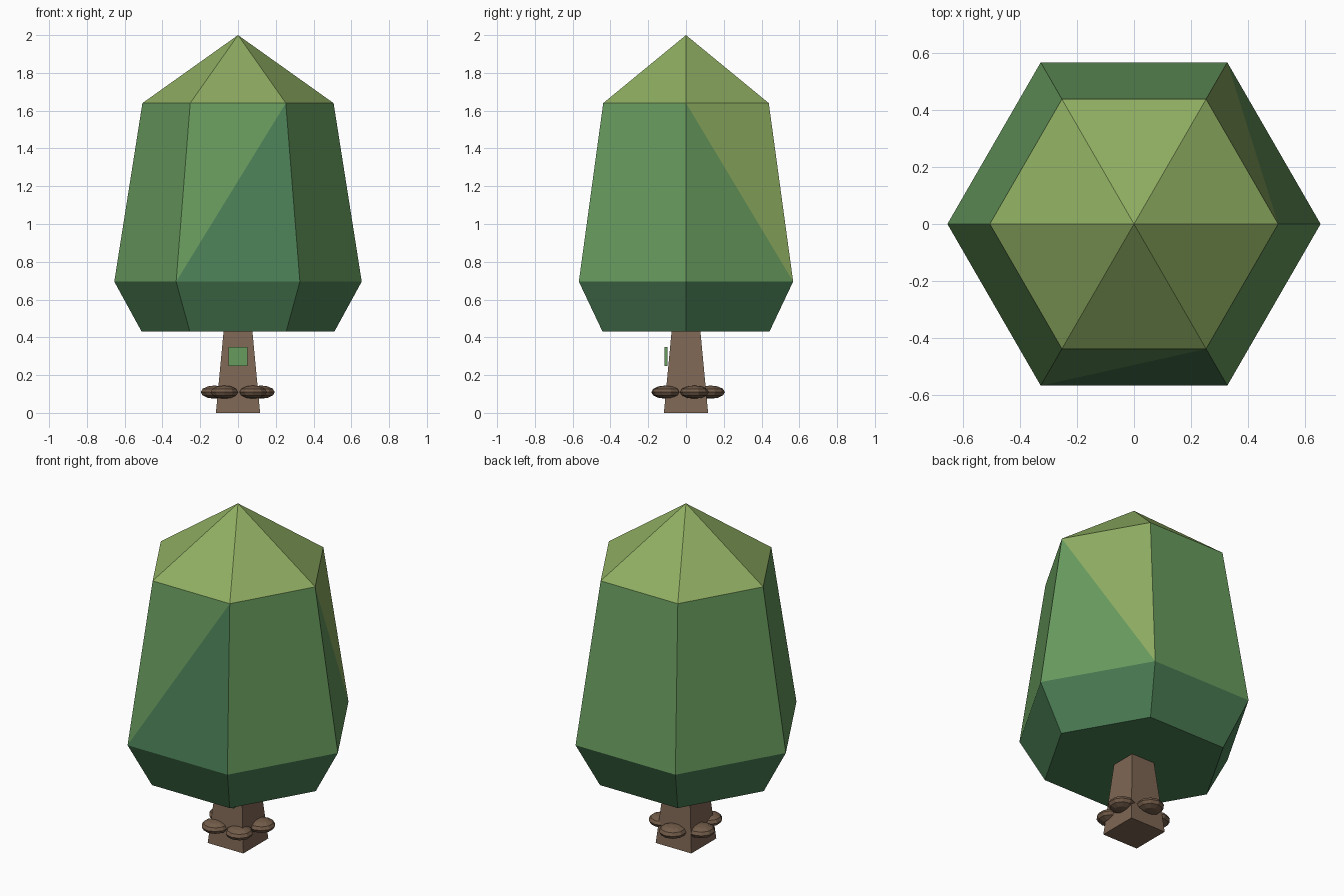
import bpy
import bmesh
import math

cube = bpy.data.objects.get("Cube")
if cube:
    bpy.data.objects.remove(cube, do_unlink=True)


def material(name, rgb):
    mat = bpy.data.materials.new(name)
    mat.use_nodes = True
    mat.diffuse_color = (*rgb, 1)
    bsdf = next(n for n in mat.node_tree.nodes if n.type == 'BSDF_PRINCIPLED')
    bsdf.inputs["Base Color"].default_value = (*rgb, 1)
    return mat


light_green = material("light leaf green", (0.275, 0.42, 0.122))
mid_green = material("middle leaf green", (0.138, 0.328, 0.112))
dark_green = material("dark leaf green", (0.072, 0.212, 0.091))
bark = material("bark brown", (0.209, 0.133, 0.087))
stone_brown = material("stone brown", (0.171, 0.107, 0.067))


def finish(name, bm, *mats):
    bmesh.ops.recalc_face_normals(bm, faces=bm.faces[:])
    mesh = bpy.data.meshes.new(name)
    bm.to_mesh(mesh)
    bm.free()
    for mat in mats:
        mesh.materials.append(mat)
    obj = bpy.data.objects.new(name, mesh)
    bpy.context.collection.objects.link(obj)
    return obj


# Crown: three six-sided rings closed by a pointed cap
SIDES = 6
LIGHT, MID, DARK = range(3)
bm = bmesh.new()


def ring(radius, z):
    return [bm.verts.new((radius * math.cos(math.tau * i / SIDES),
                          radius * math.sin(math.tau * i / SIDES), z))
            for i in range(SIDES)]


def face(verts, colour):
    bm.faces.new(verts).material_index = colour


base, belly, shoulder = ring(0.51, 0.43), ring(0.655, 0.695), ring(0.506, 1.64)
tip = bm.verts.new((0, 0, 2))
face(base[::-1], DARK)
for i in range(SIDES):
    j = (i + 1) % SIDES
    face((base[i], base[j], belly[j], belly[i]), DARK)
    face((shoulder[i], shoulder[j], tip), LIGHT)
    if i == 4:    # front panel, split with a dark lower triangle
        face((belly[i], belly[j], shoulder[j]), DARK)
        face((belly[i], shoulder[j], shoulder[i]), MID)
    elif i == 0:  # back left panel, split with a light upper triangle
        face((belly[i], belly[j], shoulder[i]), MID)
        face((belly[j], shoulder[j], shoulder[i]), LIGHT)
    else:
        face((belly[i], belly[j], shoulder[j], shoulder[i]), MID)
finish("crown", bm, light_green, mid_green, dark_green)

# Trunk: square and tapered
bm = bmesh.new()
bmesh.ops.create_cube(bm, size=1)
for v in bm.verts:
    width = 0.152 if v.co.z > 0 else 0.234
    v.co = (v.co.x * width, v.co.y * width, (v.co.z + 0.5) * 0.435)
finish("trunk", bm, bark)

# Small plaque on the front of the trunk
bm = bmesh.new()
bmesh.ops.create_cube(bm, size=1)
plaque = finish("trunk_plaque", bm, mid_green)
plaque.scale = (0.1, 0.018, 0.1)
plaque.location = (0, -0.106, 0.298)

# Ring of flattened stones around the trunk
for k in range(5):
    angle = math.radians(20 + 72 * k)
    bm = bmesh.new()
    bmesh.ops.create_uvsphere(bm, u_segments=10, v_segments=6, radius=1)
    stone = finish(f"stone_{k + 1}", bm, stone_brown)
    stone.scale = (0.076, 0.076, 0.035)
    stone.location = (0.13 * math.cos(angle), 0.13 * math.sin(angle), 0.11)
